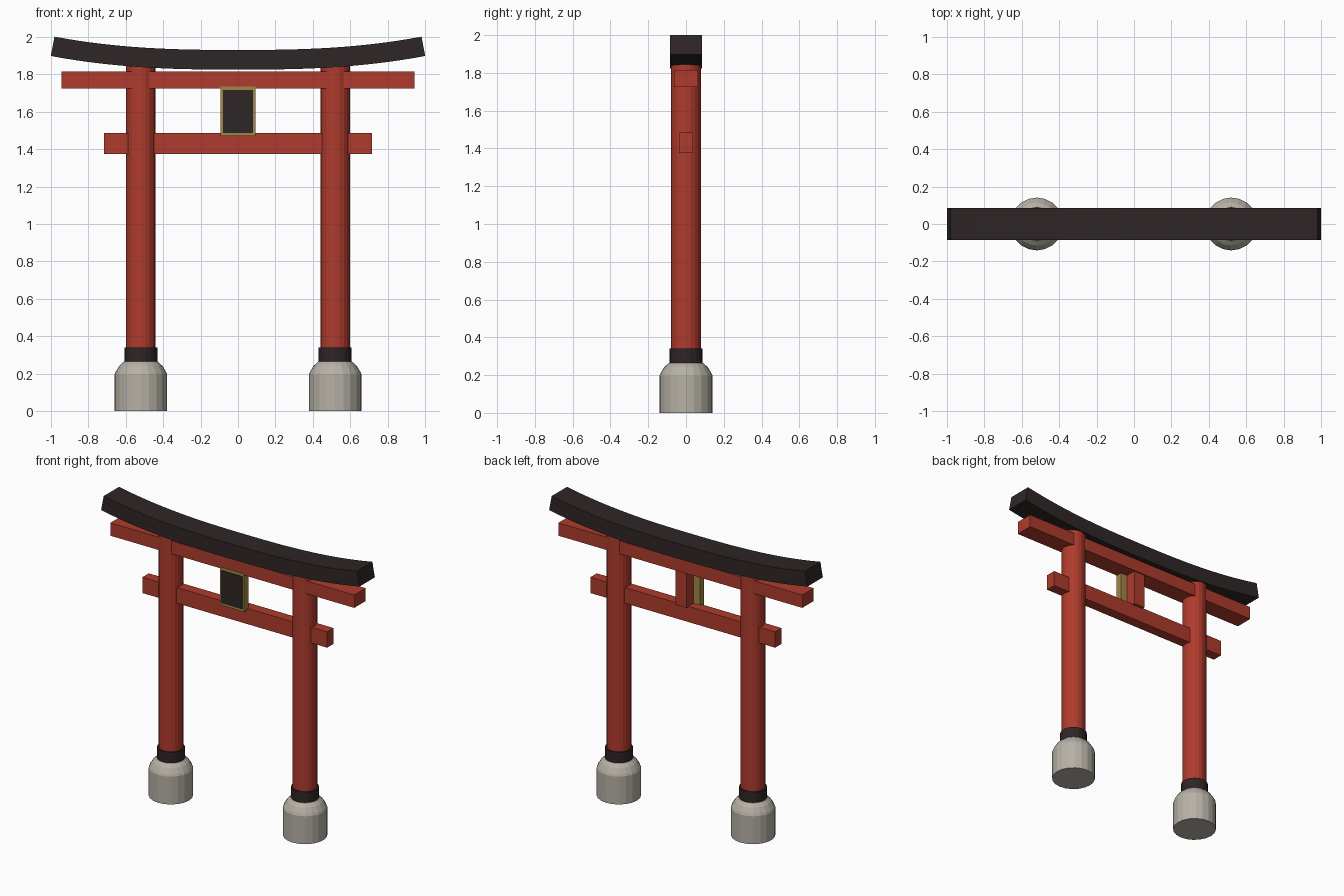
import bpy, bmesh, math

cube = bpy.data.objects.get("Cube")
if cube:
    bpy.data.objects.remove(cube, do_unlink=True)


def material(name, rgb):
    m = bpy.data.materials.new(name)
    m.use_nodes = True
    m.diffuse_color = (*rgb, 1)
    m.node_tree.nodes["Principled BSDF"].inputs["Base Color"].default_value = (*rgb, 1)
    return m


RED = material("red_paint", (0.43, 0.044, 0.026))
BLACK = material("black_wood", (0.028, 0.019, 0.019))
STONE = material("pale_stone", (0.47, 0.44, 0.38))
GOLD = material("gold_trim", (0.36, 0.24, 0.06))


def add_object(name, bm, mat):
    bmesh.ops.recalc_face_normals(bm, faces=bm.faces)
    mesh = bpy.data.meshes.new(name)
    bm.to_mesh(mesh)
    bm.free()
    mesh.materials.append(mat)
    obj = bpy.data.objects.new(name, mesh)
    bpy.context.collection.objects.link(obj)
    return obj


def box(name, half_x, y0, y1, z0, z1, mat):
    bm = bmesh.new()
    bmesh.ops.create_cube(bm, size=1)
    for v in bm.verts:
        v.co = (v.co.x * 2 * half_x,
                y0 + (v.co.y + 0.5) * (y1 - y0),
                z0 + (v.co.z + 0.5) * (z1 - z0))
    return add_object(name, bm, mat)


def turned(name, x, profile, sides, mat):
    """Closed solid from (radius, height) rings around a vertical axis."""
    bm = bmesh.new()
    rings = []
    for r, z in profile:
        angles = [2 * math.pi * i / sides for i in range(sides)]
        rings.append([bm.verts.new((x + r * math.cos(a), r * math.sin(a), z)) for a in angles])
    for low, high in zip(rings, rings[1:]):
        for i in range(sides):
            j = (i + 1) % sides
            bm.faces.new((low[i], low[j], high[j], high[i]))
    bm.faces.new(rings[0])
    bm.faces.new(rings[-1])
    return add_object(name, bm, mat)


# Posts with stone feet and dark collars
POST_X = 0.519
for side, x in (("left", POST_X), ("right", -POST_X)):
    turned(side + "_foot", x,
           [(0.141, 0), (0.141, 0.195), (0.135, 0.21), (0.115, 0.243), (0.09, 0.265)], 20, STONE)
    turned(side + "_collar", x, [(0.088, 0.26), (0.088, 0.34)], 20, BLACK)
    turned(side + "_post", x, [(0.079, 0.3), (0.079, 1.86)], 20, RED)

# Tie beams and centre strut
box("upper_beam", 0.944, -0.063, 0.063, 1.725, 1.815, RED)
box("lower_beam", 0.715, -0.036, 0.036, 1.375, 1.485, RED)
box("centre_strut", 0.043, -0.055, 0.055, 1.48, 1.73, RED)

# Framed tablet on the front
box("tablet_frame", 0.094, -0.066, -0.02, 1.47, 1.735, GOLD)
box("tablet_panel", 0.08, -0.071, -0.064, 1.487, 1.715, BLACK)

# Upswept lintel: rectangular section carried along a rising curve
bm = bmesh.new()
SEGMENTS, HALF_THICK, HALF_DEPTH, END = 28, 0.0525, 0.085, 0.99
sections = []
for i in range(SEGMENTS + 1):
    t = 2 * i / SEGMENTS - 1
    x, z = END * t, 1.877 + 0.072 * abs(t) ** 2.6
    angle = math.atan(math.copysign(0.072 * 2.6 * abs(t) ** 1.6, t) / END)
    nx, nz = -math.sin(angle) * HALF_THICK, math.cos(angle) * HALF_THICK
    sections.append([bm.verts.new((x + s * nx, d * HALF_DEPTH, z + s * nz))
                     for s, d in ((-1, -1), (-1, 1), (1, 1), (1, -1))])
for a, b in zip(sections, sections[1:]):
    for k in range(4):
        n = (k + 1) % 4
        bm.faces.new((a[k], a[n], b[n], b[k]))
bm.faces.new(sections[0])
bm.faces.new(sections[-1])
add_object("curved_lintel", bm, BLACK)
